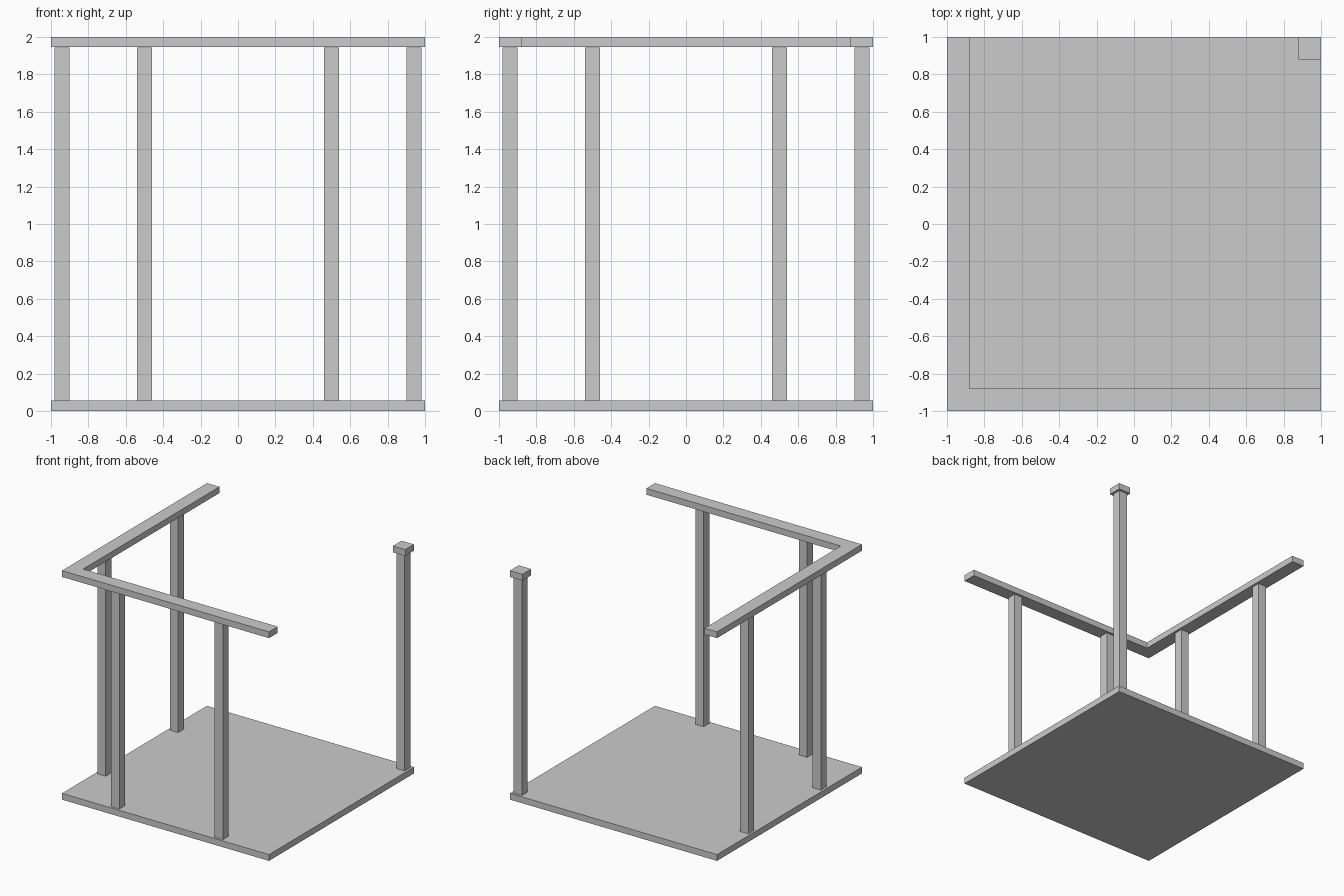
import bpy
import bmesh

if "Cube" in bpy.data.objects:
    bpy.data.objects.remove(bpy.data.objects["Cube"])

T = 0.055    # slab and rail thickness
H = 2.0      # total height
R = 0.12     # rail width
C = 0.94     # post line, centred under the rails
P = 0.04     # half post width


def prism(name, outline, z0, z1):
    """Extrude a flat counter-clockwise outline from z0 up to z1."""
    bm = bmesh.new()
    face = bm.faces.new([bm.verts.new((x, y, z0)) for x, y in outline])
    ext = bmesh.ops.extrude_face_region(bm, geom=[face], use_keep_orig=True)
    top = [v for v in ext["geom"] if isinstance(v, bmesh.types.BMVert)]
    bmesh.ops.translate(bm, verts=top, vec=(0, 0, z1 - z0))
    bmesh.ops.recalc_face_normals(bm, faces=bm.faces)
    mesh = bpy.data.meshes.new(name)
    bm.to_mesh(mesh)
    bm.free()
    obj = bpy.data.objects.new(name, mesh)
    bpy.context.collection.objects.link(obj)
    return obj


def box(name, x0, x1, y0, y1, z0, z1):
    return prism(name, [(x0, y0), (x1, y0), (x1, y1), (x0, y1)], z0, z1)


# Floor slab
box("floor_slab", -1, 1, -1, 1, 0, T)

# L-shaped top rail along the front and left edges
prism("top_rail", [(-1, -1), (1, -1), (1, -1 + R), (-1 + R, -1 + R),
                   (-1 + R, 1), (-1, 1)], H - T, H)

# Cap on the lone corner post
box("corner_cap", 1 - R, 1, 1 - R, 1, H - T, H)

# Posts: two on the front, two on the left, one in the back right corner
posts = {
    "front_post_left": (-0.5, -C),
    "front_post_right": (0.5, -C),
    "left_post_front": (-C, -0.5),
    "left_post_back": (-C, 0.5),
    "corner_post": (C, C),
}
for name, (x, y) in posts.items():
    box(name, x - P, x + P, y - P, y + P, T, H - T)
